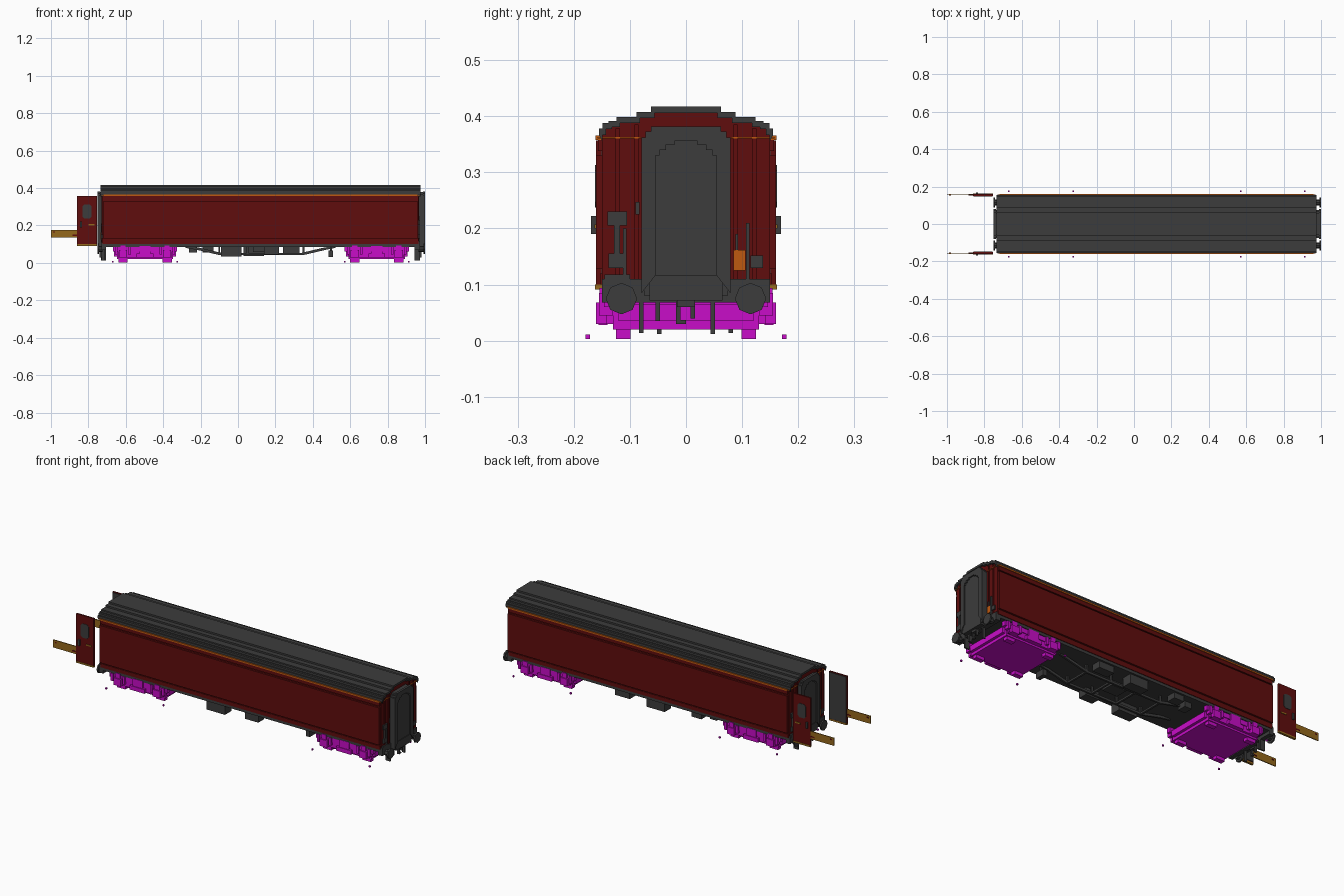
import bpy, bmesh, math

if "Cube" in bpy.data.objects:
    bpy.data.objects.remove(bpy.data.objects["Cube"])


def material(name, rgb):
    m = bpy.data.materials.new(name)
    m.use_nodes = True
    m.diffuse_color = (*rgb, 1)
    m.node_tree.nodes["Principled BSDF"].inputs["Base Color"].default_value = (*rgb, 1)
    return m


RED = material("maroon", (0.115, 0.004, 0.004))
GREY = material("dark grey", (0.045, 0.045, 0.045))
GOLD = material("old gold", (0.30, 0.14, 0.012))
ORANGE = material("orange", (0.52, 0.10, 0.005))
MAGENTA = material("magenta", (0.58, 0.004, 0.58))


def finish(bm, name, mat):
    bmesh.ops.recalc_face_normals(bm, faces=bm.faces)
    me = bpy.data.meshes.new(name)
    bm.to_mesh(me)
    bm.free()
    me.materials.append(mat)
    ob = bpy.data.objects.new(name, me)
    bpy.context.collection.objects.link(ob)
    return ob


def boxes(name, mat, items, mirror=False):
    """Join boxes given as (x0, x1, y0, y1, z0, z1); mirror repeats them across y."""
    bm = bmesh.new()
    if mirror:
        items = list(items) + [(a, b, -d, -c, e, f) for a, b, c, d, e, f in items]
    for x0, x1, y0, y1, z0, z1 in items:
        for v in bmesh.ops.create_cube(bm, size=1)["verts"]:
            v.co = ((x0 + x1) / 2 + v.co.x * (x1 - x0),
                    (y0 + y1) / 2 + v.co.y * (y1 - y0),
                    (z0 + z1) / 2 + v.co.z * (z1 - z0))
    return finish(bm, name, mat)


def extrude(name, mat, pts, axis, a, b):
    """Extrude a 2D outline from a to b: (y, z) along x, or (x, z) along y."""
    bm = bmesh.new()
    place = (lambda p, t: (t, *p)) if axis == "x" else (lambda p, t: (p[0], t, p[1]))
    f = bm.faces.new([bm.verts.new(place(p, a)) for p in pts])
    ext = bmesh.ops.extrude_face_region(bm, geom=[f])["geom"]
    for v in ext:
        if isinstance(v, bmesh.types.BMVert):
            v.co[0 if axis == "x" else 1] = b
    return finish(bm, name, mat)


def stepped(half):
    """Mirror half an outline so that it runs from -y to +y."""
    return [(-y, z) for y, z in half] + [(y, z) for y, z in reversed(half)]


# Coach body
ROOF = [(0.155, 0.366), (0.155, 0.378), (0.149, 0.378), (0.149, 0.388), (0.138, 0.388),
        (0.138, 0.392), (0.124, 0.392), (0.124, 0.399), (0.088, 0.399), (0.088, 0.408),
        (0.062, 0.408), (0.062, 0.417)]
inner = [(y - 0.006, z - 0.011) for y, z in ROOF]
extrude("coach_body", RED, stepped([(0.150, 0.10), (0.150, 0.345)] + inner[1:]), "x", -0.725, 0.965)
boxes("side_panels", RED, [(-0.72, 0.96, 0.148, 0.160, 0.128, 0.33),
                           (-0.72, 0.96, 0.148, 0.153, 0.10, 0.12),
                           (-0.72, 0.96, 0.148, 0.157, 0.338, 0.358)], True)
boxes("cant_rails", ORANGE, [(-0.72, 0.96, 0.149, 0.161, 0.358, 0.366)], True)

# Stepped roof shell
extrude("roof", GREY, stepped(ROOF) + stepped(inner)[::-1], "x", -0.735, 0.976)

# Underframe
boxes("floor_frame", GREY, [(-0.725, 0.965, -0.15, 0.15, 0.085, 0.102)])
boxes("headstocks", GREY, [(-0.73, -0.705, -0.15, 0.15, 0.068, 0.11),
                           (0.945, 0.972, -0.15, 0.15, 0.068, 0.11)])

# Parts repeated on both ends; s points outwards
ARCH = [(0.079, 0.085), (0.079, 0.362), (0.072, 0.362), (0.072, 0.373), (0.062, 0.373), (0.062, 0.382)]
PANEL = [(0.054, 0.117), (0.054, 0.33), (0.047, 0.33), (0.047, 0.34), (0.036, 0.34),
         (0.036, 0.35), (0.02, 0.35), (0.02, 0.357)]
for label, x, s in (("right", 0.965, 1), ("left", -0.725, -1)):
    def span(a, b):
        return tuple(sorted((x + s * a, x + s * b)))

    def out(name, mat, rows, mirror=False):
        boxes(label + "_" + name, mat, [(*span(a, b), *r) for a, b, *r in rows], mirror)

    deep = 0.035 if s > 0 else 0.025
    extrude(label + "_gangway_frame", GREY, stepped(ARCH) + stepped(PANEL)[::-1], "x", *span(deep - 0.012, deep))
    extrude(label + "_gangway_bellows", GREY, stepped([(y * 0.95, z - 0.004) for y, z in ARCH]), "x",
            *span(-0.002, deep - 0.007))
    out("gangway_sill", GREY, [(0, deep - 0.004, -0.065, 0.065, 0.072, 0.116)])
    out("corner_posts", RED, [(-0.005, 0.004, 0.085, 0.092, 0.11, 0.385),
                              (-0.005, 0.004, 0.118, 0.126, 0.11, 0.378)], True)
    out("end_rail", ORANGE, [(-0.005, 0.005, 0.08, 0.158, 0.360, 0.363)], True)
    # Buffers
    bm = bmesh.new()
    for y in (-0.115, 0.115):
        for r, a, b in ((0.016, 0, deep - 0.008), (0.028, deep - 0.008, deep)):
            vs = bmesh.ops.create_cone(bm, cap_ends=True, segments=8, radius1=r, radius2=r, depth=b - a)["verts"]
            for v in vs:
                v.co = (x + s * ((a + b) / 2 + v.co.z), y + v.co.x, 0.075 + v.co.y)
    finish(bm, label + "_buffers", GREY)
    # Coupling and hoses
    out("coupling", GREY, [(0, 0.02, -0.016, 0.016, 0.06, 0.09), (0.004, 0.016, -0.018, -0.010, 0.03, 0.07),
                           (0.004, 0.016, 0.008, 0.016, 0.04, 0.07), (0.004, 0.016, -0.018, 0.0, 0.03, 0.037)])
    out("hoses", GREY, [(-0.02, 0.008, -0.08 * s - 0.004, -0.08 * s + 0.004, 0.014, 0.10),
                        (-0.01, 0.008, -0.05 * s - 0.004, -0.05 * s + 0.004, 0.035, 0.09),
                        (-0.01, 0.006, 0.048 * s - 0.004, 0.048 * s + 0.004, 0.012, 0.08)])
    # Lamp brackets, jumper cables and warning plate
    out("end_fittings", GREY, [(0, 0.008, *sorted((s * a, s * b)), c, d) for a, b, c, d in (
        (-0.14, -0.105, 0.205, 0.23), (-0.128, -0.118, 0.13, 0.225), (-0.138, -0.11, 0.13, 0.155),
        (-0.112, -0.106, 0.10, 0.20), (-0.09, -0.083, 0.225, 0.247), (0.115, 0.137, 0.13, 0.152),
        (0.107, 0.113, 0.11, 0.21), (0.088, 0.093, 0.16, 0.19), (-0.145, -0.10, 0.10, 0.118))])
    out("end_plate", ORANGE, [(0, 0.009, *sorted((s * 0.085, s * 0.106)), 0.125, 0.162)])

# Bogies
for label, c in (("left", -0.497), ("right", 0.742)):
    boxes(label + "_bogie_frame", MAGENTA, [
        (c - 0.15, c + 0.15, -0.13, 0.13, 0.02, 0.065),
        (c - 0.165, c + 0.165, -0.12, 0.12, 0.035, 0.065),
        (c - 0.06, c + 0.06, -0.13, 0.13, 0.06, 0.09)])
    side = [(c - 0.172, c + 0.172, 0.125, 0.146, 0.06, 0.085),
            (c - 0.145, c + 0.145, 0.128, 0.142, 0.03, 0.065),
            (c - 0.045, c + 0.045, 0.14, 0.156, 0.028, 0.05),
            (c - 0.03, c + 0.03, 0.14, 0.152, 0.05, 0.09)]
    for sx in (-1, 1):
        w = c + sx * 0.118
        side += [(w - 0.022, w + 0.022, 0.13, 0.16, 0.03, 0.068),
                 (w - 0.014, w + 0.014, 0.14, 0.154, 0.065, 0.094),
                 (w - 0.042, w - 0.028, 0.13, 0.155, 0.045, 0.085),
                 (w + 0.028, w + 0.042, 0.13, 0.155, 0.045, 0.085)]
    boxes(label + "_bogie_sides", MAGENTA, side, True)
    boxes(label + "_bogie_wheels", MAGENTA, [(c + sx * 0.118 - 0.025, c + sx * 0.118 + 0.025, 0.099, 0.125, 0.003, 0.03)
                                             for sx in (-1, 1)], True)
    boxes(label + "_rail_markers", MAGENTA, [(c + sx * 0.172 - 0.004, c + sx * 0.172 + 0.004, 0.171, 0.179, 0.003, 0.011)
                                             for sx in (-1, 1)], True)

# Truss girders under the floor
TRUSS = [(-0.28, 0.09), (-0.28, 0.08), (-0.22, 0.07), (-0.10, 0.042), (0.35, 0.042), (0.47, 0.07),
         (0.52, 0.08), (0.52, 0.09), (0.46, 0.082), (0.34, 0.054), (-0.09, 0.054), (-0.21, 0.082)]
for label, y in (("front", -0.075), ("back", 0.065)):
    extrude(label + "_truss", GREY, TRUSS, "y", y, y + 0.01)
boxes("truss_posts", GREY, [(x - 0.005, x + 0.005, 0.065, 0.075, 0.045, 0.09)
                            for x in (-0.1, 0.05, 0.2, 0.35)], True)
boxes("truss_cross_bars", GREY, [(x - 0.005, x + 0.005, -0.075, 0.075, 0.044, 0.054)
                                 for x in (-0.1, 0.05, 0.2, 0.35)])
boxes("equipment_boxes", GREY, [(-0.09, 0.02, -0.14, -0.085, 0.034, 0.09), (0.14, 0.22, -0.14, -0.09, 0.045, 0.09),
                                (0.03, 0.14, 0.085, 0.14, 0.036, 0.09), (0.24, 0.33, 0.09, 0.14, 0.05, 0.09),
                                (-0.19, -0.13, 0.09, 0.14, 0.055, 0.09), (0.08, 0.17, -0.03, 0.04, 0.058, 0.09)])
boxes("brake_cylinders", GREY, [(0.485, 0.508, -0.11, -0.06, 0.032, 0.065), (0.491, 0.502, -0.09, -0.08, 0.06, 0.09),
                                (-0.262, -0.22, 0.06, 0.11, 0.055, 0.09)])

# Detached doors with grey inner lining, window, handles and gold step bars
boxes("doors", RED, [(-0.86, -0.755, 0.151, 0.160, 0.10, 0.357)], True)
boxes("door_linings", GREY, [(-0.858, -0.757, 0.147, 0.152, 0.103, 0.354)], True)
wx, wz = -0.808, 0.275
WINDOW = [(wx + a, wz + b) for a, b in ((-0.024, -0.028), (-0.014, -0.038), (0.014, -0.038), (0.024, -0.028),
                                        (0.024, 0.028), (0.014, 0.038), (-0.014, 0.038), (-0.024, 0.028))]
extrude("front_door_window", GREY, WINDOW, "y", -0.162, -0.158)
extrude("back_door_window", GREY, WINDOW, "y", 0.158, 0.162)
boxes("door_hinges", GREY, [(-0.845, -0.835, 0.158, 0.169, 0.19, 0.222)], True)
boxes("door_handles", GOLD, [(-0.80, -0.768, 0.158, 0.163, 0.20, 0.207)], True)
boxes("door_sills", GOLD, [(-0.86, -0.755, 0.150, 0.162, 0.091, 0.10)], True)
boxes("step_bars", GOLD, [(-1.0, -0.86, 0.154, 0.159, 0.135, 0.177)], True)
boxes("step_bar_marks", RED, [(-0.988, -0.978, 0.153, 0.160, 0.162, 0.169),
                              (-0.885, -0.86, 0.153, 0.160, 0.145, 0.152)], True)
